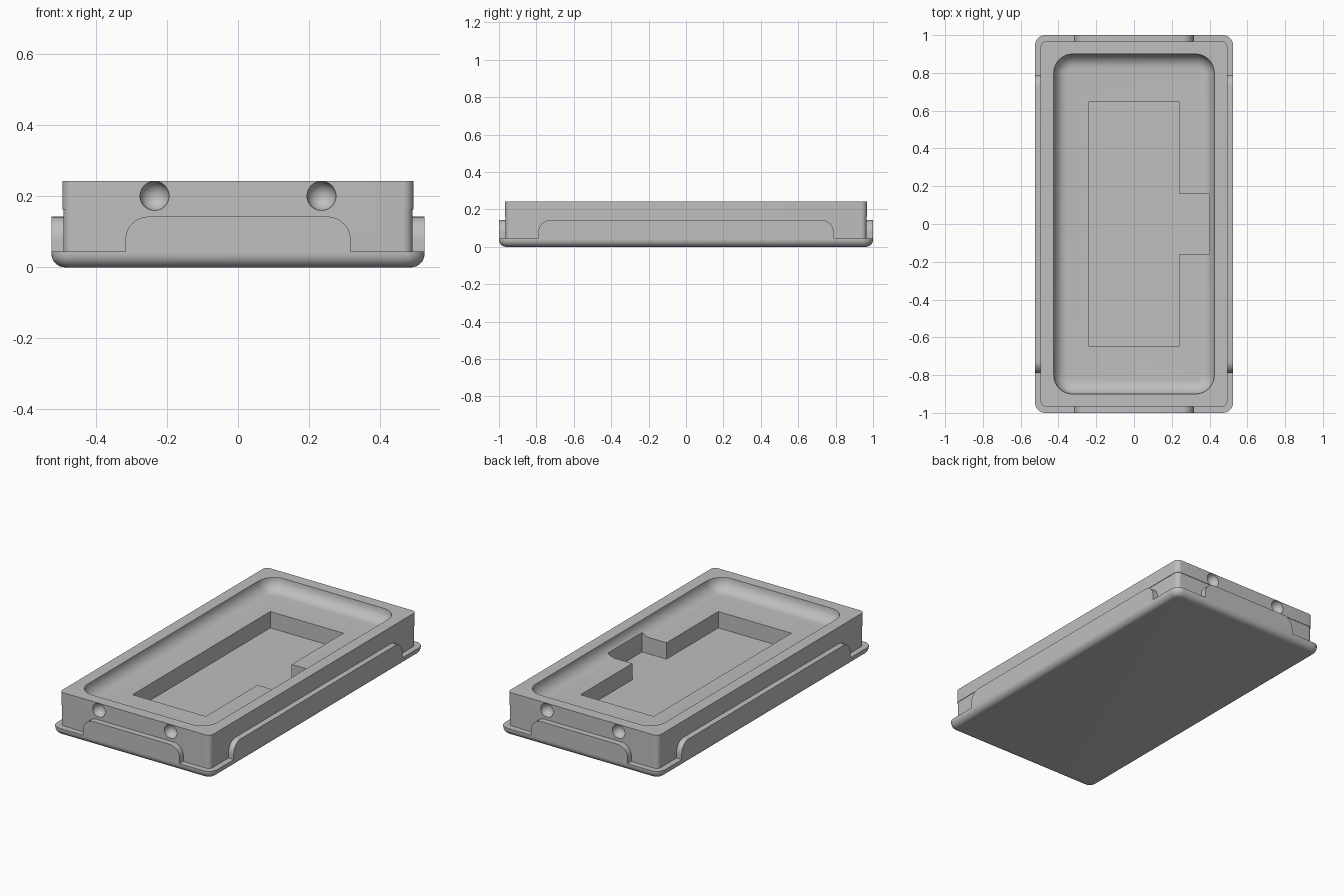
import bpy, bmesh
from math import sin, cos, pi
from mathutils import Vector, Matrix

cube = bpy.data.objects.get("Cube")
if cube:
    bpy.data.objects.remove(cube, do_unlink=True)

grey = bpy.data.materials.new("matte grey")
grey.use_nodes = True
colour = (0.52, 0.52, 0.52, 1)
grey.diffuse_color = colour
grey.node_tree.nodes["Principled BSDF"].inputs["Base Color"].default_value = colour


def make_object(name, bm):
    bmesh.ops.recalc_face_normals(bm, faces=bm.faces)
    mesh = bpy.data.meshes.new(name)
    bm.to_mesh(mesh)
    bm.free()
    mesh.materials.append(grey)
    obj = bpy.data.objects.new(name, mesh)
    bpy.context.collection.objects.link(obj)
    return obj


def activate(obj):
    bpy.ops.object.select_all(action='DESELECT')
    obj.select_set(True)
    bpy.context.view_layer.objects.active = obj


def smooth(obj):
    activate(obj)
    bpy.ops.object.shade_smooth_by_angle(angle=pi / 6)


def rounded_ring(hx, hy, r, z, steps=8):
    """Rounded rectangle outline with a fixed number of points."""
    points = []
    for q, (sx, sy) in enumerate([(1, 1), (-1, 1), (-1, -1), (1, -1)]):
        for i in range(steps + 1):
            a = (q + i / steps) * pi / 2
            points.append((sx * (hx - r) + r * cos(a), sy * (hy - r) + r * sin(a), z))
    return points


def loft(name, rings):
    bm = bmesh.new()
    loops = [[bm.verts.new(p) for p in ring] for ring in rings]
    n = len(loops[0])
    for a, b in zip(loops, loops[1:]):
        for i in range(n):
            j = (i + 1) % n
            bm.faces.new((a[i], a[j], b[j], b[i]))
    bm.faces.new(loops[0])
    bm.faces.new(loops[-1])
    return make_object(name, bm)


def prism(name, points, direction):
    bm = bmesh.new()
    face = bm.faces.new([bm.verts.new(p) for p in points])
    ext = bmesh.ops.extrude_face_region(bm, geom=[face])
    verts = [v for v in ext["geom"] if isinstance(v, bmesh.types.BMVert)]
    bmesh.ops.translate(bm, verts=verts, vec=Vector(direction))
    return make_object(name, bm)


def cut(obj, cutter):
    cutter.hide_render = True
    mod = obj.modifiers.new("cut", 'BOOLEAN')
    mod.operation = 'DIFFERENCE'
    mod.solver = 'EXACT'
    mod.object = cutter
    activate(obj)
    bpy.ops.object.modifier_apply(modifier=mod.name)
    bpy.data.objects.remove(cutter, do_unlink=True)


HX, HY = 0.525, 1.0            # flange half size
BX, BY = 0.494, 0.967          # body half size
LIP, SPLIT, TOP = 0.045, 0.163, 0.243
POCKET = 0.073
SEG = 8

# Tray: rounded flange, stepped wall, rim and filleted basin in one loft
rings = []
fillet = 0.038
for i in range(SEG + 1):
    a = i / SEG * pi / 2
    inset = fillet * (1 - sin(a))
    rings.append(rounded_ring(HX - inset, HY - inset, 0.055 - inset, fillet * (1 - cos(a))))
rings.append(rounded_ring(HX, HY, 0.055, LIP))
step = 0.003
for z in (LIP, SPLIT):
    rings.append(rounded_ring(BX - step, BY - step, 0.03 - step, z))
for z in (SPLIT, TOP):
    rings.append(rounded_ring(BX, BY, 0.03, z))
basin = 0.073
for i in range(SEG + 1):
    a = i / SEG * pi / 2
    inset = basin * (1 - cos(a))
    rings.append(rounded_ring(0.425 - inset, 0.9 - inset, 0.1 - inset, TOP - basin * sin(a)))
tray = loft("tray", rings)

# Floor pocket with a side notch
px, py, nx, ny = 0.24, 0.645, 0.4, 0.16
outline = [(-px, -py), (px, -py), (px, -ny), (nx, -ny),
           (nx, ny), (px, ny), (px, py), (-px, py)]
cut(tray, prism("pocket_cutter", [(x, y, POCKET) for x, y in outline], (0, 0, 0.3)))

# Round dimples on both short ends
for sy in (-1, 1):
    for sx in (-1, 1):
        bm = bmesh.new()
        bmesh.ops.create_uvsphere(bm, u_segments=32, v_segments=16, radius=0.041,
                                  matrix=Matrix.Translation((sx * 0.235, sy * BY, 0.201)))
        cut(tray, make_object("dimple_cutter", bm))
smooth(tray)


# Raised tabs with rounded upper corners on all four sides
def tab_profile(half, r=0.065, height=0.143):
    points = [(-half, LIP), (half, LIP)]
    for q, s in enumerate((1, -1)):
        for i in range(SEG + 1):
            a = (q + i / SEG) * pi / 2
            points.append((s * (half - r) + r * cos(a), height - r + r * sin(a)))
    return points


depth = 0.045
for name, s in (("front_tab", -1), ("back_tab", 1)):
    smooth(prism(name, [(u, s * HY, z) for u, z in tab_profile(0.317)], (0, -s * depth, 0)))
for name, s in (("right_tab", -1), ("left_tab", 1)):
    smooth(prism(name, [(s * HX, u, z) for u, z in tab_profile(0.79)], (-s * depth, 0, 0)))
